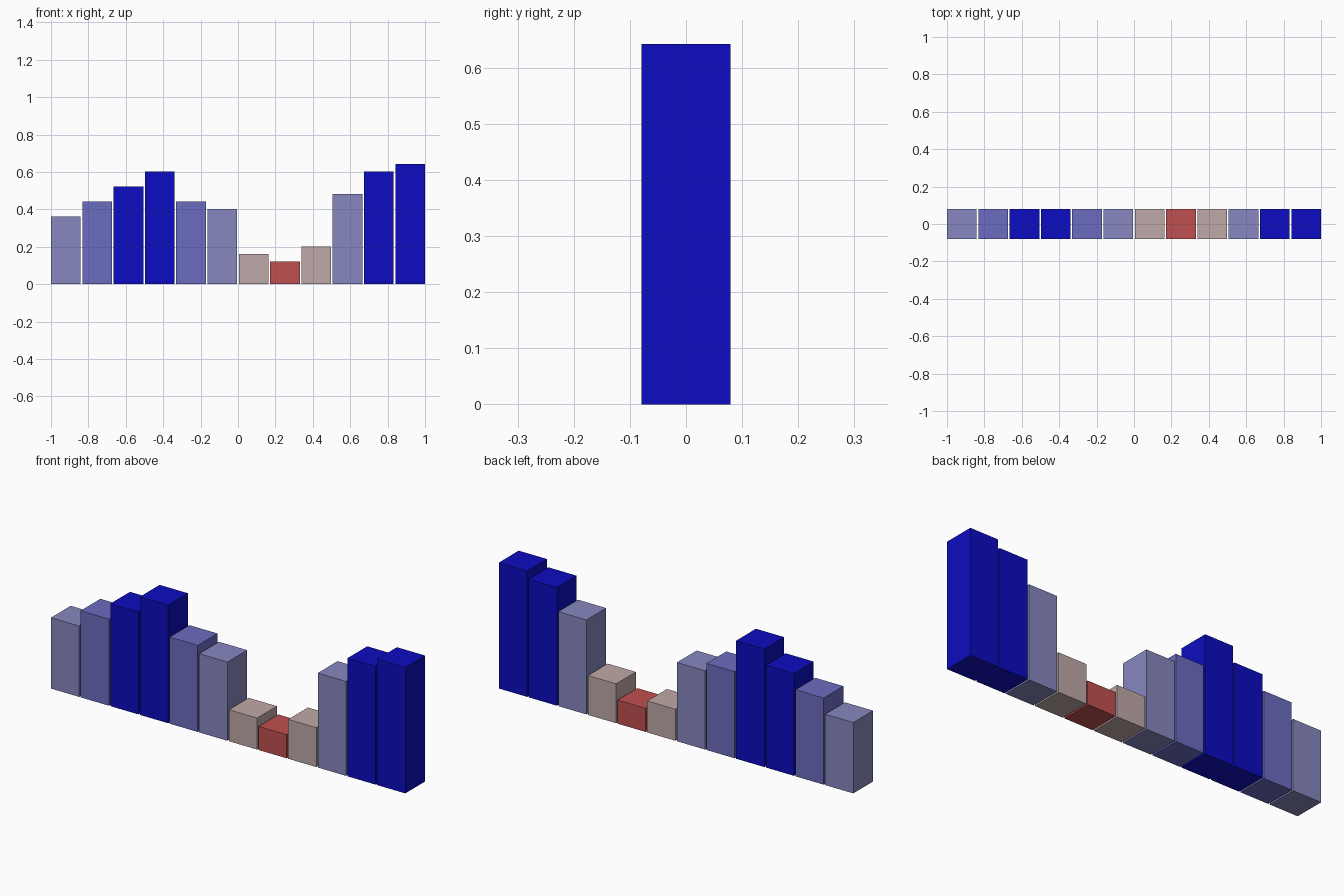
import bpy
import bmesh

cube = bpy.data.objects.get("Cube")
if cube:
    bpy.data.objects.remove(cube, do_unlink=True)


def srgb(r, g, b):
    def lin(c):
        c /= 255
        return c / 12.92 if c <= 0.04045 else ((c + 0.055) / 1.055) ** 2.4
    return (lin(r), lin(g), lin(b), 1)


def make_material(name, colour):
    mat = bpy.data.materials.new(name)
    mat.use_nodes = True
    mat.diffuse_color = colour
    bsdf = next(n for n in mat.node_tree.nodes if n.type == 'BSDF_PRINCIPLED')
    bsdf.inputs["Base Color"].default_value = colour
    return mat


# Colour bands: highest level in the band, material
BANDS = [
    (3, make_material("red", srgb(192, 80, 80))),
    (5, make_material("dusty pink", srgb(192, 169, 168))),
    (10, make_material("pale blue", srgb(135, 135, 192))),
    (11, make_material("medium blue", srgb(108, 108, 192))),
    (12, bpy.data.materials["pale blue"]),
    (99, make_material("deep blue", srgb(12, 12, 192))),
]

# Row of bars: square footprint, narrow gaps, heights in equal steps
LEVELS = [9, 11, 13, 15, 11, 10, 4, 3, 5, 12, 15, 16]
PITCH = 2 / (len(LEVELS) - 1 + 0.95)
WIDTH = 0.95 * PITCH
STEP = 0.24 * PITCH


def make_bar(index, level):
    name = f"bar_{index + 1:02d}"
    height = level * STEP
    bm = bmesh.new()
    bmesh.ops.create_cube(bm, size=1)
    bmesh.ops.scale(bm, vec=(WIDTH, WIDTH, height), verts=bm.verts)
    bmesh.ops.translate(bm, vec=(0, 0, height / 2), verts=bm.verts)
    mesh = bpy.data.meshes.new(name)
    bm.to_mesh(mesh)
    bm.free()
    mesh.materials.append(next(m for top, m in BANDS if level <= top))
    bar = bpy.data.objects.new(name, mesh)
    bar.location.x = (index - (len(LEVELS) - 1) / 2) * PITCH
    bpy.context.collection.objects.link(bar)


for i, level in enumerate(LEVELS):
    make_bar(i, level)
